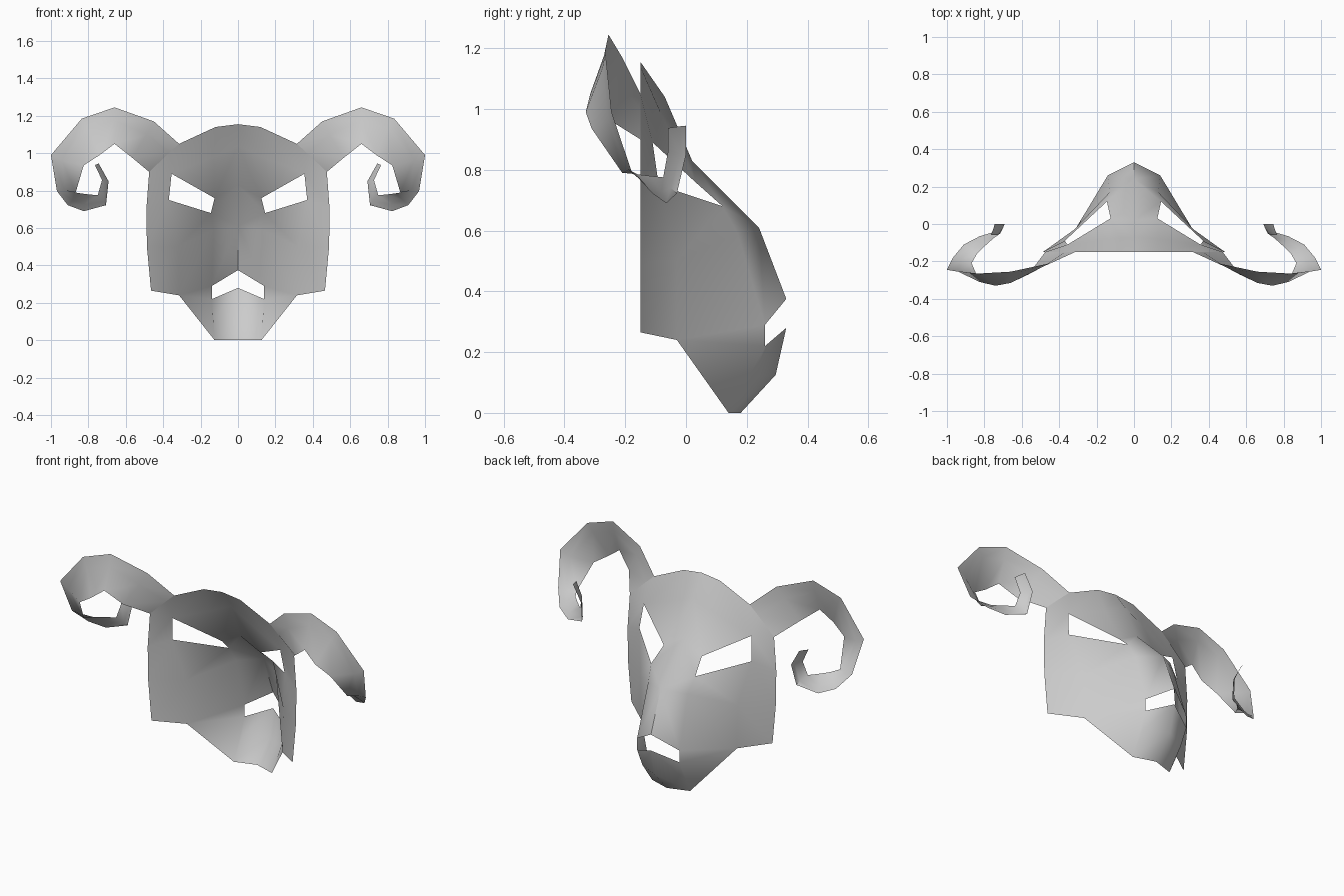
import bpy
import math

if "Cube" in bpy.data.objects:
    bpy.data.objects.remove(bpy.data.objects["Cube"])

grey = bpy.data.materials.new("plain grey")
grey.diffuse_color = (0.6, 0.6, 0.6, 1)
grey.use_nodes = True
grey.node_tree.nodes["Principled BSDF"].inputs["Base Color"].default_value = grey.diffuse_color


def mirrored_sheet(name, verts, faces, angle):
    """Thin open surface for the +x half, mirrored across x."""
    me = bpy.data.meshes.new(name)
    me.from_pydata(verts, [], faces)
    me.materials.append(grey)
    ob = bpy.data.objects.new(name, me)
    bpy.context.collection.objects.link(ob)
    mod = ob.modifiers.new("mirror", 'MIRROR')
    mod.use_clip = True
    mod.merge_threshold = 0.001
    bpy.ops.object.select_all(action='DESELECT')
    ob.select_set(True)
    bpy.context.view_layer.objects.active = ob
    bpy.ops.object.modifier_apply(modifier="mirror")
    bpy.ops.object.shade_smooth_by_angle(angle=math.radians(angle))
    return ob


# Face mask: named points on one half
P = {
    # crown and brow
    "crown": (0, -.15, 1.155), "crown_side": (.12, -.15, 1.14), "horn_top": (.315, -.15, 1.05),
    "brow": (0, -.07, 1.04), "brow_side": (.13, -.08, .98), "bridge": (0, .02, .83),
    # eye opening
    "eye_in_top": (.125, .03, .76), "eye_in_low": (.145, .12, .68),
    "eye_out_top": (.355, -.11, .89), "eye_out_low": (.37, -.09, .75),
    # nose, mouth and chin
    "nose": (0, .24, .61), "nose_side": (.13, .17, .59), "lip": (0, .33, .375),
    "mouth_top": (.14, .26, .29), "mouth_low": (.14, .26, .22), "under_lip": (0, .33, .28),
    "chin": (0, .295, .125), "chin_side": (.13, .225, .12),
    "base": (0, .18, 0), "base_side": (.125, .14, 0),
    # cheek and side edge
    "cheek": (.32, -.03, .5), "jaw": (.315, -.03, .24), "horn_mid": (.37, -.15, 1.0),
    "horn_low": (.475, -.15, .9), "edge_top": (.49, -.15, .7),
    "edge_mid": (.487, -.15, .5), "edge_low": (.465, -.15, .265),
}
F = [
    "crown crown_side brow_side brow", "crown_side horn_top eye_out_top brow_side",
    "brow brow_side eye_in_top bridge", "brow_side eye_out_top eye_in_top",
    "bridge eye_in_top eye_in_low nose", "nose eye_in_low nose_side",
    "nose nose_side mouth_top lip", "eye_in_low eye_out_low cheek nose_side",
    "eye_out_low edge_top edge_mid cheek", "nose_side cheek jaw mouth_top",
    "cheek edge_mid edge_low jaw", "mouth_top jaw mouth_low",
    "mouth_low jaw base_side chin_side", "under_lip mouth_low chin_side chin",
    "chin chin_side base_side base", "eye_out_top horn_top horn_mid horn_low",
    "eye_out_top horn_low edge_top eye_out_low",
]
names = list(P)
mirrored_sheet("face_mask", list(P.values()),
               [[names.index(n) for n in f.split()] for f in F], 60)

# Curled horns: folded strip, each section is outer edge, fold, inner edge
sections = [
    (P["horn_top"], P["horn_mid"], P["horn_low"]),
    ((.45, -.21, 1.17), (.49, -.23, 1.10), (.565, -.27, .975)),
    ((.66, -.255, 1.245), (.66, -.27, 1.175), (.66, -.315, 1.05)),
    ((.835, -.265, 1.185), (.805, -.275, 1.135), (.74, -.33, .99)),
    ((1.0, -.245, .99), (.94, -.255, .96), (.825, -.31, .935)),
    ((.968, -.18, .797), (.925, -.19, .80), (.868, -.21, .79)),
    ((.91, -.11, .722), (.88, -.13, .75), (.84, -.16, .785)),
    ((.824, -.065, .69), (.82, -.08, .727), (.80, -.12, .78)),
    ((.706, -.03, .722), (.715, -.05, .74), (.75, -.075, .775)),
    ((.692, 0, .85), (.70, -.02, .852), (.727, -.06, .856)),
    ((.745, 0, .945), (.75, -.02, .943), (.765, -.06, .937)),
]
hv = [p for s in sections for p in s]
hf = [(3 * i + j, 3 * i + j + 3, 3 * i + j + 4, 3 * i + j + 1)
      for i in range(len(sections) - 1) for j in (0, 1)]
mirrored_sheet("curled_horns", hv, hf, 50)
